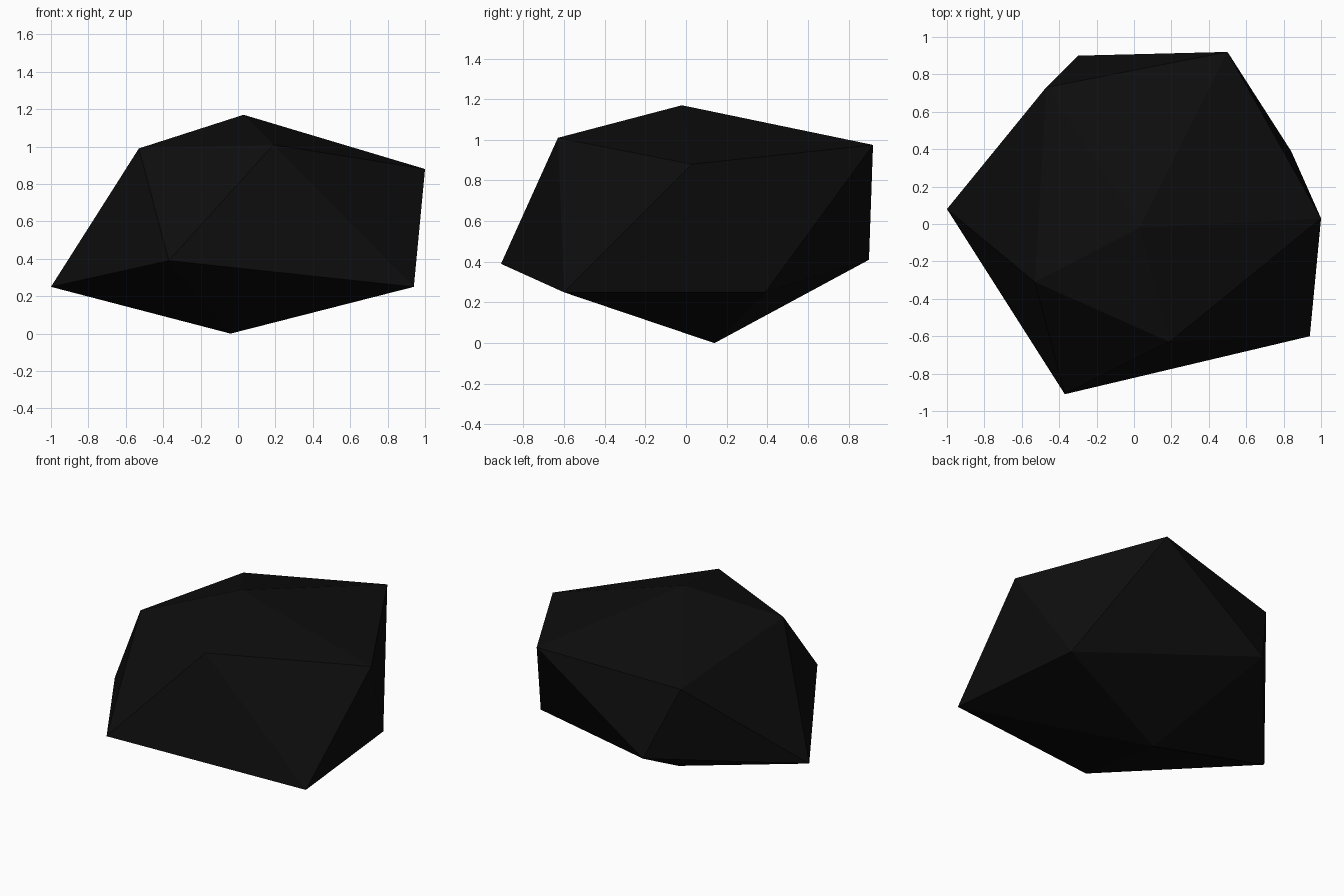
import bpy
import bmesh

if "Cube" in bpy.data.objects:
    bpy.data.objects.remove(bpy.data.objects["Cube"])

# Rock: a distorted icosahedron made of two offset five-point rings and two poles
BOTTOM = (-0.04, 0.14, 0.0)
LOWER = [(0.94, -0.60, 0.25), (-0.37, -0.91, 0.39), (-1.0, 0.08, 0.25),
         (-0.30, 0.90, 0.41), (0.84, 0.39, 0.25)]
UPPER = [(0.19, -0.63, 1.01), (-0.53, -0.31, 0.99), (-0.47, 0.73, 0.87),
         (0.50, 0.92, 0.975), (1.0, 0.03, 0.88)]
TOP = (0.03, -0.02, 1.17)

bm = bmesh.new()
bottom, top = bm.verts.new(BOTTOM), bm.verts.new(TOP)
low = [bm.verts.new(p) for p in LOWER]
up = [bm.verts.new(p) for p in UPPER]

# Bottom fan, zigzag belt and top fan
for i in range(5):
    j = (i + 1) % 5
    bm.faces.new((bottom, low[i], low[j]))
    bm.faces.new((low[i], up[i], low[j]))
    bm.faces.new((up[i], up[j], low[j]))
    bm.faces.new((top, up[j], up[i]))
bmesh.ops.recalc_face_normals(bm, faces=bm.faces)

mesh = bpy.data.meshes.new("rock")
bm.to_mesh(mesh)
bm.free()
rock = bpy.data.objects.new("rock", mesh)
bpy.context.collection.objects.link(rock)

# Near-black stone
stone = bpy.data.materials.new("dark_stone")
stone.diffuse_color = (0.004, 0.004, 0.004, 1.0)
stone.use_nodes = True
stone.node_tree.nodes["Principled BSDF"].inputs["Base Color"].default_value = stone.diffuse_color
mesh.materials.append(stone)
